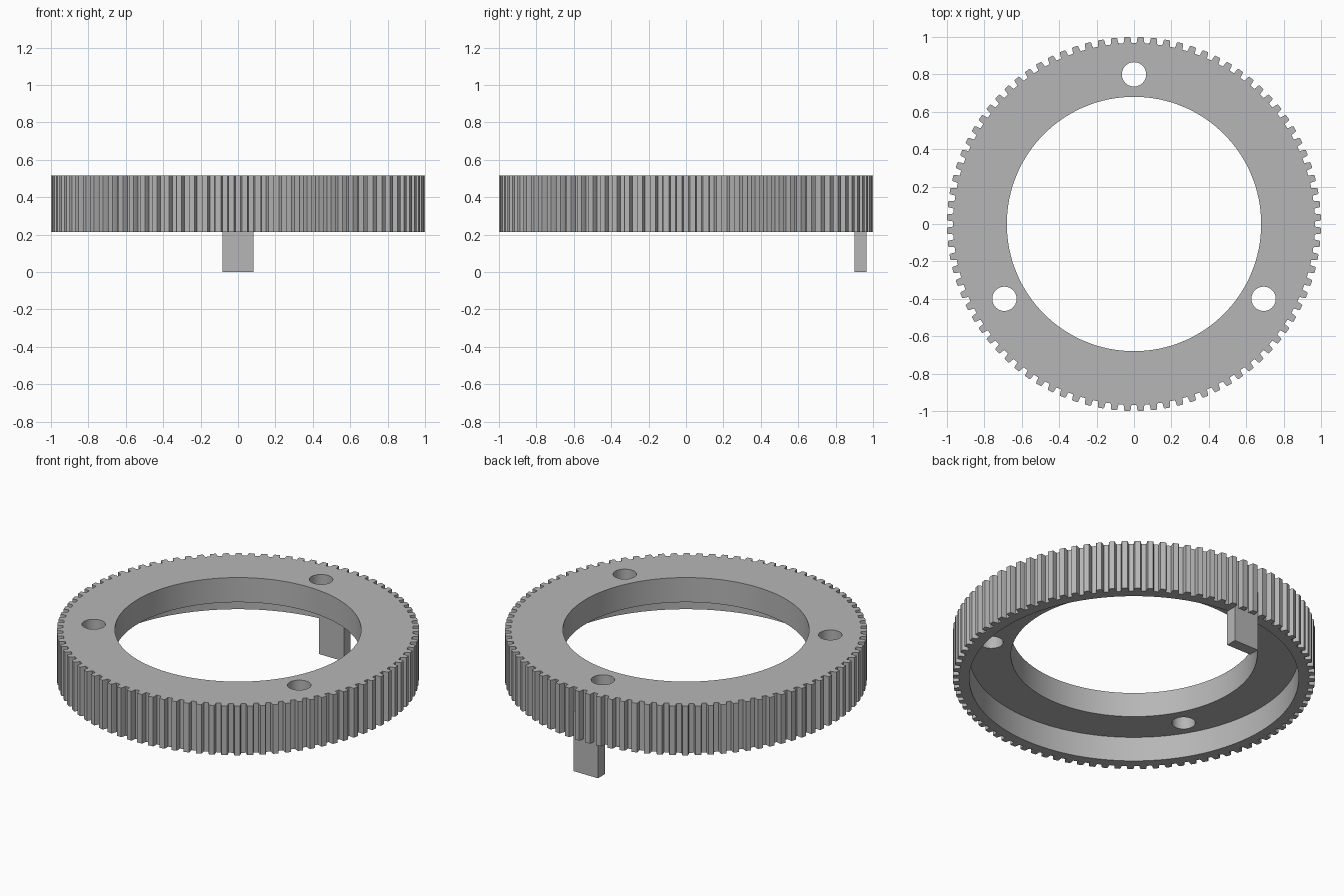
import bpy
import bmesh
from math import sin, cos, pi, radians

cube = bpy.data.objects.get("Cube")
if cube:
    bpy.data.objects.remove(cube, do_unlink=True)

TEETH = 88
TIP_R, ROOT_R = 1.0, 0.967
BORE_R, RECESS_R = 0.68, 0.91
HOLE_R, HOLE_RING_R = 0.065, 0.80
BOTTOM, FLOOR, TOP = 0.215, 0.365, 0.515

grey = bpy.data.materials.new("plain grey")
grey.use_nodes = True
colour = (0.47, 0.47, 0.47, 1)
grey.diffuse_color = colour
grey.node_tree.nodes["Principled BSDF"].inputs["Base Color"].default_value = colour


def prism(name, outline, z0, z1):
    """Extrude a closed outline of (x, y) points from z0 to z1."""
    bm = bmesh.new()
    face = bm.faces.new([bm.verts.new((x, y, z0)) for x, y in outline])
    side = bmesh.ops.extrude_face_region(bm, geom=[face])
    verts = [v for v in side["geom"] if isinstance(v, bmesh.types.BMVert)]
    bmesh.ops.translate(bm, verts=verts, vec=(0, 0, z1 - z0))
    bmesh.ops.recalc_face_normals(bm, faces=bm.faces)
    mesh = bpy.data.meshes.new(name)
    bm.to_mesh(mesh)
    bm.free()
    mesh.materials.append(grey)
    obj = bpy.data.objects.new(name, mesh)
    bpy.context.collection.objects.link(obj)
    return obj


def circle(radius, count, cx=0, cy=0):
    return [(cx + radius * cos(2 * pi * i / count),
             cy + radius * sin(2 * pi * i / count)) for i in range(count)]


def activate(obj):
    bpy.ops.object.select_all(action="DESELECT")
    obj.select_set(True)
    bpy.context.view_layer.objects.active = obj


def cut(obj, cutter):
    cutter.hide_render = True
    mod = obj.modifiers.new("cut", "BOOLEAN")
    mod.operation = "DIFFERENCE"
    mod.solver = "EXACT"
    mod.object = cutter
    activate(obj)
    bpy.ops.object.modifier_apply(modifier=mod.name)
    bpy.data.objects.remove(cutter, do_unlink=True)


# Toothed ring: each tooth is root, flank, flat tip, flank, root
tooth = [(-0.31, ROOT_R), (-0.28, 0.977), (-0.25, 0.993), (-0.21, TIP_R),
         (0.21, TIP_R), (0.25, 0.993), (0.28, 0.977), (0.31, ROOT_R)]
outline = []
for i in range(TEETH):
    for offset, r in tooth:
        a = 2 * pi * (i + 0.5 + offset) / TEETH
        outline.append((r * cos(a), r * sin(a)))
ring = prism("toothed_ring", outline, BOTTOM, TOP)

# Central bore and the wider recess in the underside
cut(ring, prism("bore_cutter", circle(BORE_R, 128), 0, 1))
cut(ring, prism("recess_cutter", circle(RECESS_R, 128), 0, FLOOR))

# Three bolt holes
for angle in (90, 210, 330):
    a = radians(angle)
    spot = circle(HOLE_R, 40, HOLE_RING_R * cos(a), HOLE_RING_R * sin(a))
    cut(ring, prism("hole_cutter", spot, 0, 1))

activate(ring)
bpy.ops.object.shade_smooth_by_angle(angle=radians(20))

# Tab hanging below the rear rim
w, y0, y1 = 0.083, 0.90, 0.966
prism("rear_tab", [(-w, y0), (w, y0), (w, y1), (-w, y1)], 0, FLOOR)
